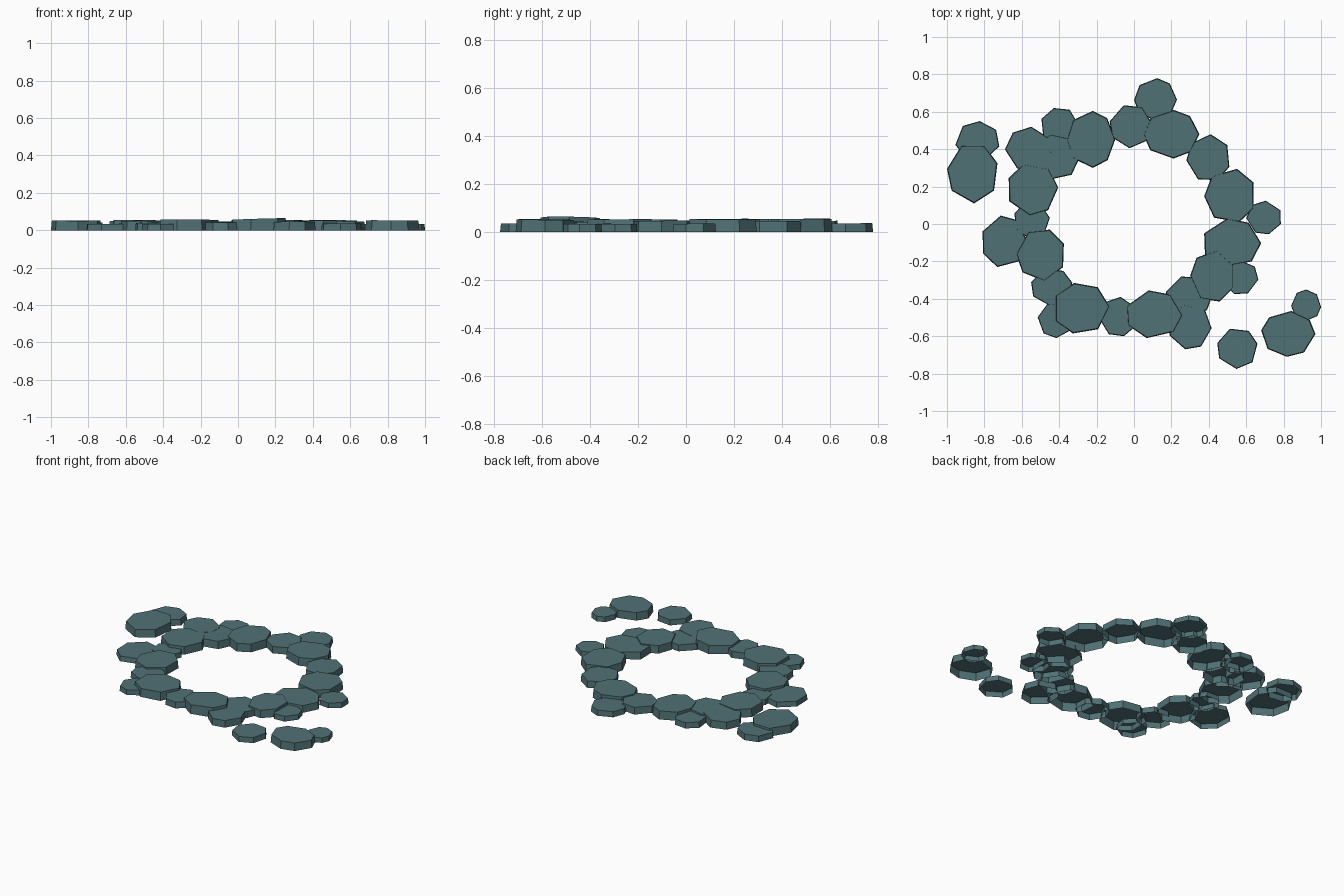
import bpy, bmesh, math

if "Cube" in bpy.data.objects:
    bpy.data.objects.remove(bpy.data.objects["Cube"])

teal = bpy.data.materials.new("slate_teal")
teal.diffuse_color = (0.08, 0.165, 0.178, 1)
teal.use_nodes = True
teal.node_tree.nodes["Principled BSDF"].inputs["Base Color"].default_value = teal.diffuse_color


def stone(name, x0, x1, y0, y1, sides, phase, height, tilt=(0, 0)):
    """Faceted flat slab, open underneath, fitted to a footprint box."""
    angs = [math.radians(phase) + 2 * math.pi * i / sides for i in range(sides)]
    # slight irregularity so the outlines look hand cut
    pts = [(math.cos(a + 0.08 * math.sin(2.3 * i + phase)),
            math.sin(a + 0.08 * math.sin(2.3 * i + phase))) for i, a in enumerate(angs)]
    ax, bx = min(p[0] for p in pts), max(p[0] for p in pts)
    ay, by = min(p[1] for p in pts), max(p[1] for p in pts)
    cx, cy = (x0 + x1) / 2, (y0 + y1) / 2
    bm = bmesh.new()
    low, top = [], []
    for px, py in pts:
        x = x0 + (px - ax) / (bx - ax) * (x1 - x0) - cx
        y = y0 + (py - ay) / (by - ay) * (y1 - y0) - cy
        low.append(bm.verts.new((x, y, 0)))
        tx, ty = x * 0.965, y * 0.965
        top.append(bm.verts.new((tx, ty, height + tilt[0] * tx + tilt[1] * ty)))
    bm.faces.new(top)
    for i in range(sides):
        j = (i + 1) % sides
        bm.faces.new((low[i], low[j], top[j], top[i]))
    me = bpy.data.meshes.new(name)
    bm.to_mesh(me)
    bm.free()
    me.materials.append(teal)
    ob = bpy.data.objects.new(name, me)
    ob.location = (cx, cy, 0)
    bpy.context.collection.objects.link(ob)


# footprint x0, x1, y0, y1, sides, phase, height
# large slabs of the ring
ring_large = [
    (-.36, -.10, .30, .605, 8, 0, .055),
    (.05, .35, .35, .61, 8, 0, .054),
    (.375, .64, .01, .295, 7, 28, .053),
    (.375, .68, -.23, .03, 7, 0, .047),
    (.30, .53, -.415, -.14, 7, 29, .052),
    (-.04, .26, -.61, -.355, 7, 53, .060),
    (-.42, -.13, -.585, -.315, 7, 51, .056),
    (-.63, -.375, -.305, -.03, 7, 20, .050),
    (-.67, -.405, .045, .32, 7, 3, .054),
    (-.55, -.29, .235, .48, 7, 0, .050),
]
# smaller slabs bridging the ring
ring_small = [
    (-.13, .10, .405, .635, 7, 60, .046),
    (.28, .51, .235, .48, 7, 35, .046),
    (-.64, -.45, -.08, .11, 7, 10, .036),
    (-.55, -.33, -.44, -.24, 7, 8, .040),
    (-.19, .02, -.60, -.39, 7, 30, .042),
    (.17, .42, -.50, -.28, 7, 60, .042),
]
# low stones lying against the outside
outer = [
    (0, .23, .55, .78, 8, 0, .036),
    (-.69, -.44, .285, .52, 7, 30, .050),
    (-.495, -.29, .42, .62, 7, 5, .038),
    (-.81, -.57, -.23, .045, 7, 0, .034),
    (.60, .785, -.055, .125, 7, 30, .034),
    (.47, .665, -.375, -.19, 7, -10, .034),
    (.19, .415, -.67, -.43, 7, -3, .045),
    (-.515, -.32, -.61, -.42, 7, 18, .034),
]
# stray stones apart from the ring
stray = [
    (-1, -.73, .11, .42, 7, 14, .052),
    (-.955, -.72, .34, .55, 7, 32, .040),
    (.68, .97, -.71, -.465, 8, -5, .052),
    (.84, 1, -.52, -.35, 8, -2, .033),
    (.445, .66, -.775, -.56, 7, 8, .036),
]
for label, group in (("ring_slab", ring_large), ("bridge_stone", ring_small),
                     ("outer_stone", outer), ("stray_stone", stray)):
    for k, s in enumerate(group):
        # one raised slab slopes noticeably, the rest only a touch
        tilt = (.03, -.015) if s[6] == .060 else (.01 * math.sin(k * 2.1), .01 * math.cos(k * 1.7))
        stone(f"{label}_{k + 1}", *s, tilt=tilt)
